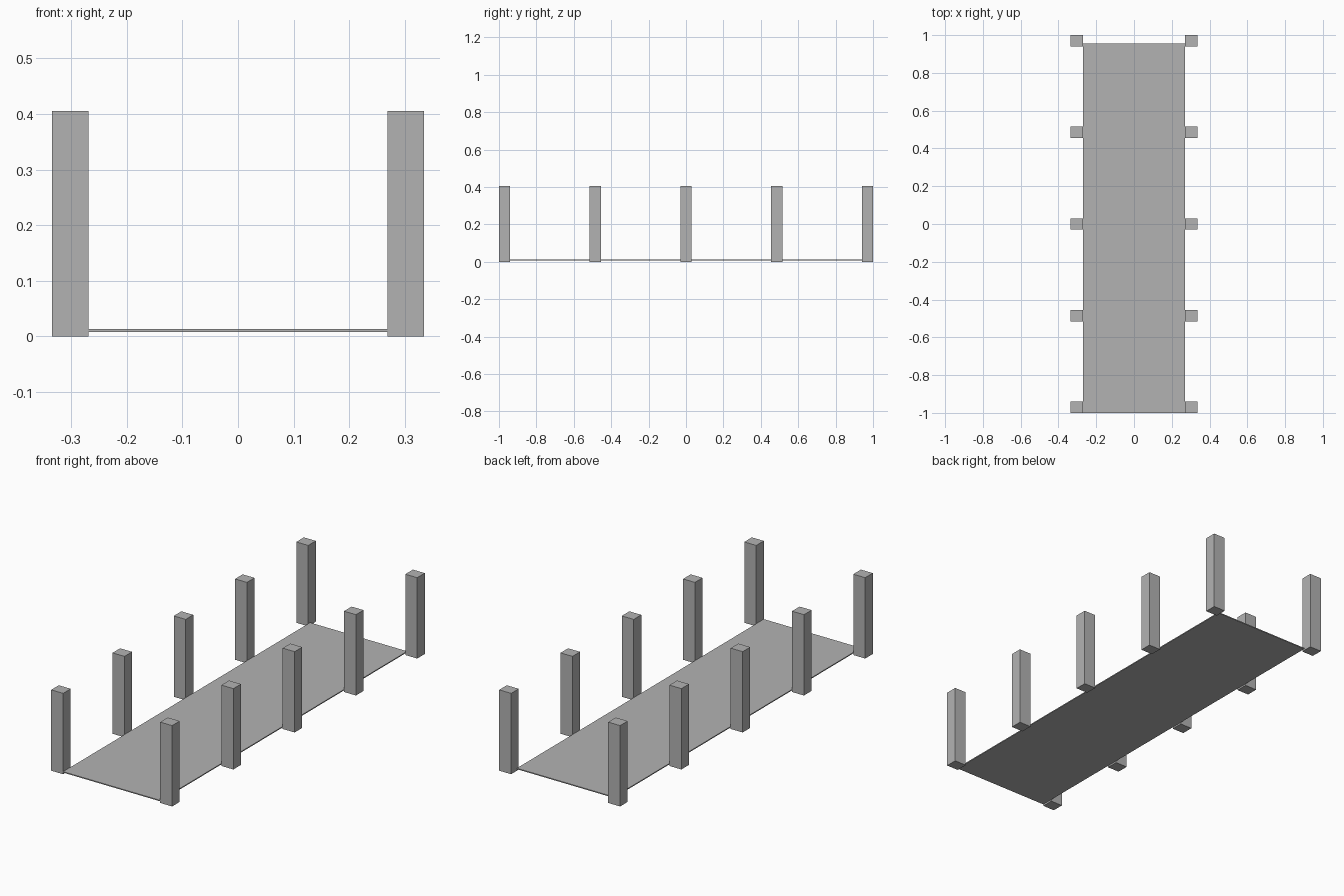
import bpy

# Remove the default cube
default = bpy.data.objects.get("Cube")
if default:
    bpy.data.objects.remove(default, do_unlink=True)

# Single plain grey
GREY = (0.45, 0.45, 0.45, 1)
grey = bpy.data.materials.new("plain grey")
grey.use_nodes = True
grey.diffuse_color = GREY
grey.node_tree.nodes["Principled BSDF"].inputs["Base Color"].default_value = GREY


def box(name, low, high):
    """Flat-shaded box between two opposite corners."""
    centre = [(a + b) / 2 for a, b in zip(low, high)]
    bpy.ops.mesh.primitive_cube_add(size=1, location=centre)
    obj = bpy.context.object
    obj.name = name
    obj.scale = [b - a for a, b in zip(low, high)]
    bpy.ops.object.transform_apply(location=False, rotation=False, scale=True)
    obj.data.materials.append(grey)
    return obj


INNER, OUTER = 0.269, 0.335
HEIGHT = 0.405
HALF_DEPTH = 0.03
SPACING = 0.485

# Thin deck, flush with the front posts and slightly short at the back
box("deck", (-INNER, -1, 0.008), (INNER, 0.955, 0.013))

# Five pairs of square posts along the sides
for row in range(5):
    y = (row - 2) * SPACING
    for side, x0, x1 in (("left", INNER, OUTER), ("right", -OUTER, -INNER)):
        box(f"{side}_post_{row + 1}", (x0, y - HALF_DEPTH, 0), (x1, y + HALF_DEPTH, HEIGHT))
